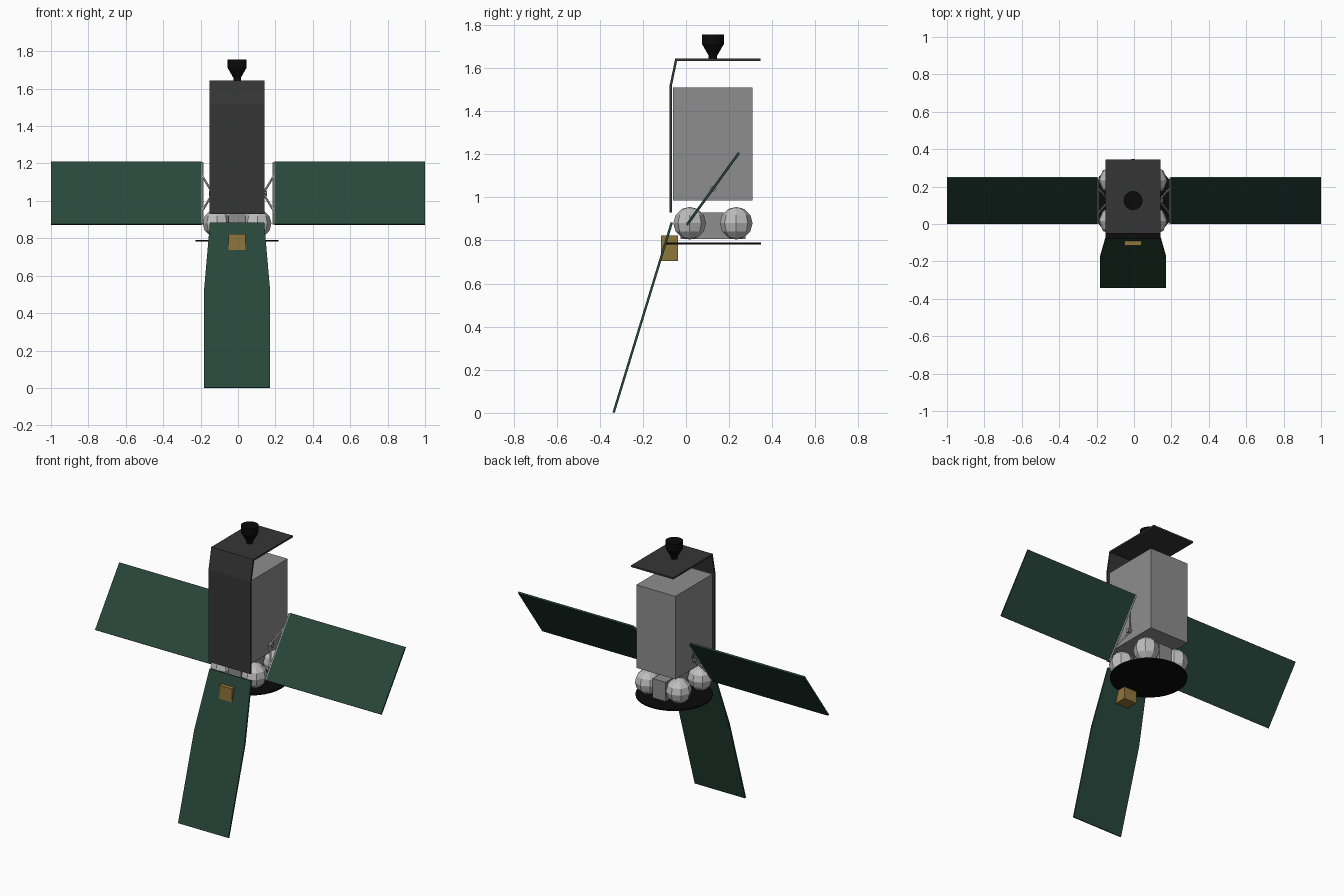
import bpy, bmesh, math
from mathutils import Vector

cube = bpy.data.objects.get("Cube")
if cube:
    bpy.data.objects.remove(cube, do_unlink=True)

CX, CY = -0.005, 0.125          # axis of the main body


def material(name, rgb):
    m = bpy.data.materials.new(name)
    m.use_nodes = True
    m.diffuse_color = (*rgb, 1)
    m.node_tree.nodes["Principled BSDF"].inputs["Base Color"].default_value = (*rgb, 1)
    return m


GREEN = material("panel green", (0.021, 0.062, 0.043))
GREY = material("body grey", (0.27, 0.27, 0.27))
LIGHT = material("light grey", (0.52, 0.52, 0.52))
CHARCOAL = material("charcoal", (0.036, 0.036, 0.036))
BLACK = material("black", (0.003, 0.003, 0.003))
GOLD = material("gold", (0.28, 0.18, 0.043))


def finish(name, bm, mat):
    bmesh.ops.recalc_face_normals(bm, faces=bm.faces)
    mesh = bpy.data.meshes.new(name)
    bm.to_mesh(mesh)
    bm.free()
    mesh.materials.append(mat)
    obj = bpy.data.objects.new(name, mesh)
    bpy.context.collection.objects.link(obj)
    return obj


def box(name, low, high, mat):
    bm = bmesh.new()
    bmesh.ops.create_cube(bm, size=1)
    low, high = Vector(low), Vector(high)
    for v in bm.verts:
        v.co = (low + high) / 2 + v.co * (high - low)
    return finish(name, bm, mat)


def prism(name, outline, offset, mat):
    """Extrude a planar outline of 3D points along an offset vector."""
    bm = bmesh.new()
    face = bm.faces.new([bm.verts.new(p) for p in outline])
    ext = bmesh.ops.extrude_face_region(bm, geom=[face])
    moved = [g for g in ext["geom"] if isinstance(g, bmesh.types.BMVert)]
    bmesh.ops.translate(bm, verts=moved, vec=offset)
    return finish(name, bm, mat)


def lathe(name, profile, sides, mat):
    """Closed turned shape around the body axis from (radius, z) pairs."""
    bm = bmesh.new()
    rings = []
    for r, z in profile:
        rings.append([bm.verts.new((CX + r * math.cos(math.tau * i / sides),
                                    CY + r * math.sin(math.tau * i / sides), z))
                      for i in range(sides)])
    for a, b in zip(rings, rings[1:]):
        for i in range(sides):
            j = (i + 1) % sides
            bm.faces.new((a[i], a[j], b[j], b[i]))
    bm.faces.new(rings[0])
    bm.faces.new(rings[-1])
    return finish(name, bm, mat)


def rod(name, start, end, radius, mat, sides=6):
    start, end = Vector(start), Vector(end)
    axis = end - start
    bm = bmesh.new()
    bmesh.ops.create_cone(bm, cap_ends=True, segments=sides, radius1=radius,
                          radius2=radius, depth=axis.length)
    obj = finish(name, bm, mat)
    obj.location = (start + end) / 2
    obj.rotation_mode = 'QUATERNION'
    obj.rotation_quaternion = axis.to_track_quat('Z', 'Y')
    return obj


# Main body
box("body", (CX - 0.137, -0.06, 0.985), (CX + 0.137, 0.308, 1.51), GREY)

# Bent sun shield: side profile extruded across the width
outer = [(-0.077, 0.93), (-0.077, 1.515), (-0.05, 1.645), (0.345, 1.645)]
inner = [(0.345, 1.634), (-0.041, 1.634), (-0.066, 1.515), (-0.066, 0.93)]
prism("sun_shield", [(CX - 0.147, y, z) for y, z in outer + inner], (0.294, 0, 0), CHARCOAL)

# Antenna horn on top
lathe("antenna_horn", [(0.02, 1.64), (0.02, 1.658), (0.051, 1.712), (0.051, 1.756)], 16, BLACK)

# Propellant tanks and the equipment box between them
for sx, side in ((-1, "right"), (1, "left")):
    for sy, end in ((-1, "front"), (1, "back")):
        bm = bmesh.new()
        bmesh.ops.create_uvsphere(bm, u_segments=8, v_segments=6, radius=0.076)
        tank = finish(f"tank_{end}_{side}", bm, LIGHT)
        tank.location = (CX + sx * 0.108, CY + sy * 0.108, 0.88)
box("equipment_box", (CX - 0.045, -0.025, 0.808), (CX + 0.045, 0.275, 0.93), GREY)

# Base disc
lathe("base_disc", [(0.222, 0.782), (0.222, 0.79)], 32, BLACK)

# Tilted side panels with their mounting frames
mid = Vector((0, 0.125, 1.04))
along = Vector((0, 0.121, 0.167))
normal = Vector((0, -along.z, along.y)).normalized() * 0.01
for s, side in ((-1, "right"), (1, "left")):
    def at(x, t):
        return mid + along * t + Vector((s * x, 0, 0))
    corners = [at(0.195, -1), at(1, -1), at(1, 1), at(0.195, 1)]
    prism(f"solar_panel_{side}", [c - normal / 2 for c in corners], normal, GREEN)
    rod(f"panel_edge_bar_{side}", at(0.19, -0.98), at(0.19, 0.98), 0.006, LIGHT)
    rod(f"panel_hub_{side}", at(0.12, 0), at(0.155, 0), 0.014, GREY, 8)
    for t, end in ((-0.55, "lower"), (0.55, "upper")):
        rod(f"panel_strut_{end}_{side}", at(0.135, 0), at(0.19, t), 0.006, LIGHT)

# Sloping front panel, narrower at its top
def slope(x, z):
    return (CX + x, -0.342 + 0.306 * z, z)

half = [(0.145, 0.885), (0.176, 0.53), (0.176, 0.003)]
outline = [slope(x, z) for x, z in half] + [slope(-x, z) for x, z in reversed(half)]
prism("front_panel", outline, (0, 0.0105, -0.003), GREEN)

# Gold sensor poking through the front panel
box("sensor_box", (CX - 0.045, -0.116, 0.705), (CX + 0.045, -0.038, 0.824), GOLD)
